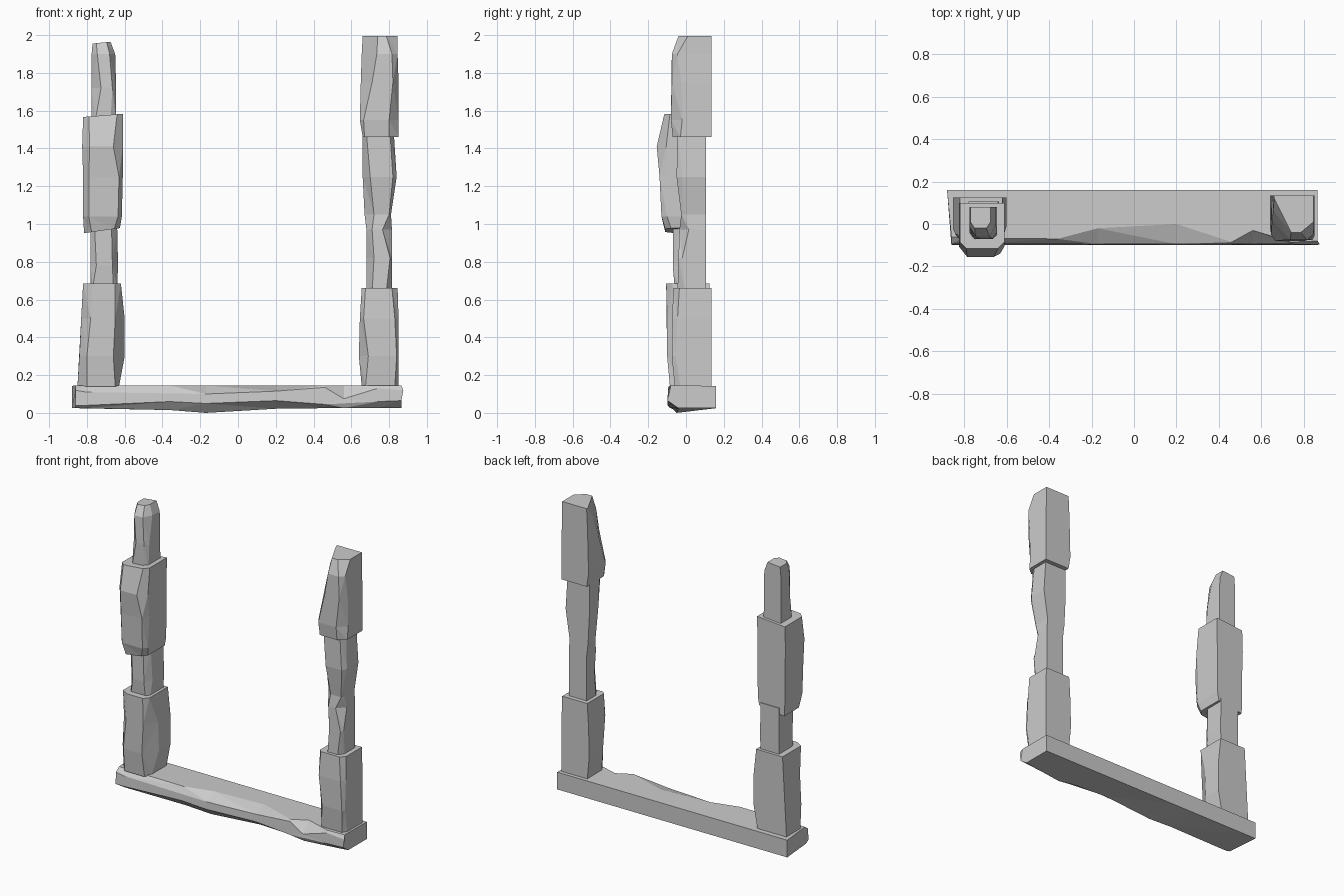
import bpy, bmesh


def loft(name, rings):
    """Skin a list of equal-length point rings into a closed, flat-faced stone."""
    bm = bmesh.new()
    vr = [[bm.verts.new(p) for p in ring] for ring in rings]
    n = len(vr[0])
    for a, b in zip(vr, vr[1:]):
        for i in range(n):
            j = (i + 1) % n
            bm.faces.new((a[i], a[j], b[j], b[i]))
    bm.faces.new(vr[0][::-1])
    bm.faces.new(vr[-1])
    bmesh.ops.triangulate(bm, faces=[f for f in bm.faces])
    bmesh.ops.recalc_face_normals(bm, faces=bm.faces)
    bmesh.ops.dissolve_limit(bm, angle_limit=0.03, verts=bm.verts, edges=bm.edges)
    me = bpy.data.meshes.new(name)
    bm.to_mesh(me)
    bm.free()
    ob = bpy.data.objects.new(name, me)
    bpy.context.collection.objects.link(ob)
    return ob


def stone(name, back, rows, bottom_tilt=0.0, top_tilt=0.0):
    """Upright stone: square at the back, two chipped front corners.
    rows: z, left x, right x, front y, left chip width, depth, right chip width, depth"""
    rings = []
    for k, (z, x0, x1, y0, lw, ld, rw, rd) in enumerate(rows):
        tilt = bottom_tilt if k == 0 else top_tilt if k == len(rows) - 1 else 0
        pts = [(x0, back), (x0, y0 + ld), (x0 + lw, y0),
               (x1 - rw, y0), (x1, y0 + rd), (x1, back)]
        rings.append([(x, y, z + tilt * (x - (x0 + x1) / 2)) for x, y in pts])
    return loft(name, rings)


# Sill beam: sections along x with a chipped front
# x, top edge y, upper front z, lower front z, bottom edge y, bottom z
sill = [(-0.86, -0.06, 0.12, 0.04, -0.07, 0.025),
        (-0.80, -0.065, 0.11, 0.04, -0.08, 0.025),
        (-0.36, -0.07, 0.10, 0.06, -0.06, 0.015),
        (-0.17, -0.02, 0.10, 0.05, -0.05, 0.0),
        (0.20, 0.0, 0.115, 0.065, -0.04, 0.022),
        (0.46, -0.085, 0.135, 0.045, -0.06, 0.025),
        (0.56, -0.03, 0.075, 0.05, -0.085, 0.025),
        (0.74, -0.085, 0.13, 0.06, -0.06, 0.025),
        (0.865, -0.08, 0.12, 0.065, -0.04, 0.025)]
rings = []
for k, (x, yt, zu, zl, yb, zb) in enumerate(sill):
    xb = -0.88 if k == 0 else x
    rings.append([(xb, 0.16, 0.025), (xb, 0.16, 0.143), (x, yt, 0.145),
                  (x + (0.01 if k == 8 else 0), -0.095, zu), (x, -0.098, zl), (x, yb, zb)])
loft("sill_beam", rings)

# Left post, bottom to top
stone("left_post_foot", 0.125, [
    (0.14, -0.85, -0.63, -0.085, 0.05, 0.06, 0.02, 0.05),
    (0.30, -0.84, -0.60, -0.10, 0.04, 0.05, 0.06, 0.10),
    (0.50, -0.83, -0.60, -0.10, 0.05, 0.05, 0.05, 0.09),
    (0.685, -0.82, -0.62, -0.105, 0.05, 0.03, 0.03, 0.03)])
stone("left_post_neck", 0.105, [
    (0.66, -0.78, -0.64, -0.06, 0.01, 0.03, 0.02, 0.02),
    (0.78, -0.78, -0.635, -0.07, 0.03, 0.03, 0.03, 0.05),
    (1.00, -0.78, -0.64, -0.07, 0.02, 0.02, 0.03, 0.04)])
stone("left_post_block", 0.10, [
    (0.965, -0.815, -0.625, -0.11, 0.04, 0.05, 0.03, 0.03),
    (1.04, -0.82, -0.615, -0.13, 0.03, 0.04, 0.02, 0.03),
    (1.25, -0.82, -0.61, -0.14, 0.03, 0.04, 0.02, 0.05),
    (1.41, -0.825, -0.61, -0.155, 0.04, 0.05, 0.05, 0.05),
    (1.575, -0.82, -0.61, -0.115, 0.03, 0.03, 0.03, 0.03)],
    bottom_tilt=0.14, top_tilt=0.08)
stone("left_post_tip", 0.08, [
    (1.55, -0.775, -0.645, -0.07, 0.02, 0.03, 0.03, 0.02),
    (1.72, -0.775, -0.645, -0.07, 0.05, 0.05, 0.02, 0.03),
    (1.90, -0.775, -0.65, -0.06, 0.03, 0.05, 0.03, 0.06),
    (1.96, -0.77, -0.675, -0.02, 0.02, 0.03, 0.02, 0.03)], top_tilt=0.1)

# Right post, bottom to top
stone("right_post_foot", 0.135, [
    (0.14, 0.655, 0.85, -0.06, 0.02, 0.04, 0.02, 0.03),
    (0.30, 0.64, 0.85, -0.075, 0.05, 0.06, 0.01, 0.02),
    (0.50, 0.645, 0.85, -0.075, 0.02, 0.03, 0.02, 0.03),
    (0.66, 0.655, 0.845, -0.065, 0.02, 0.02, 0.03, 0.03)])
stone("right_post_neck", 0.105, [
    (0.64, 0.68, 0.815, -0.045, 0.03, 0.05, 0.03, 0.04),
    (0.82, 0.68, 0.815, -0.04, 0.04, 0.06, 0.01, 0.02),
    (0.97, 0.68, 0.815, -0.035, 0.03, 0.04, 0.05, 0.05),
    (1.05, 0.67, 0.81, -0.025, 0.05, 0.05, 0.01, 0.02),
    (1.25, 0.66, 0.84, -0.05, 0.04, 0.06, 0.02, 0.03),
    (1.48, 0.66, 0.825, -0.045, 0.02, 0.04, 0.02, 0.04)])
stone("right_post_head", 0.135, [
    (1.46, 0.66, 0.85, -0.07, 0.01, 0.02, 0.05, 0.04),
    (1.55, 0.645, 0.85, -0.08, 0.02, 0.03, 0.05, 0.06),
    (1.75, 0.65, 0.85, -0.075, 0.06, 0.09, 0.03, 0.05),
    (1.90, 0.655, 0.845, -0.075, 0.08, 0.14, 0.03, 0.03),
    (1.995, 0.66, 0.845, -0.04, 0.08, 0.16, 0.06, 0.05)])
